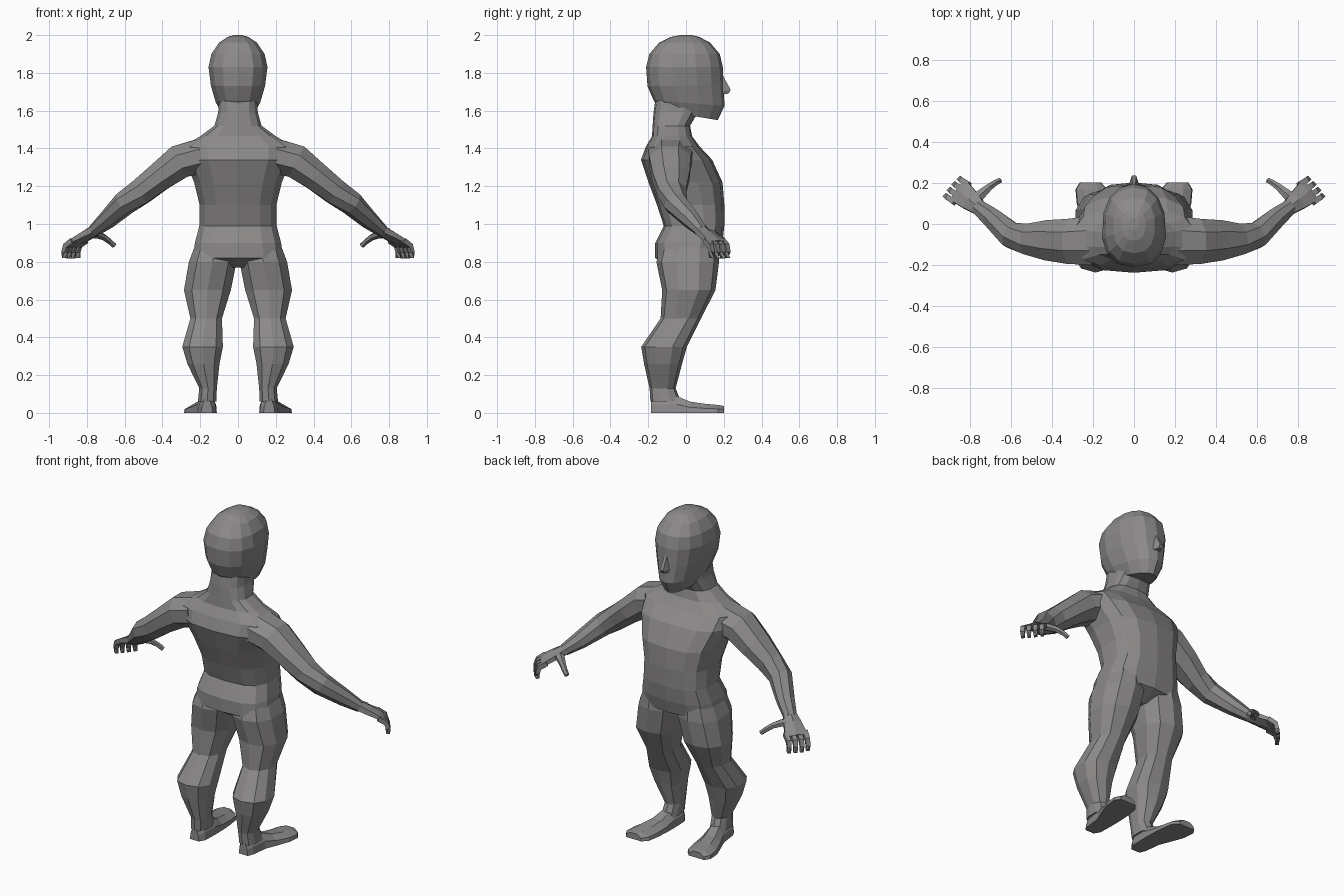
import bpy, bmesh, math
from mathutils import Vector

skin = bpy.data.materials.new("warm_grey")
skin.diffuse_color = (0.26, 0.25, 0.25, 1)


def loft(name, rings, mirror=False):
    """Skin a list of equal-length point rings, capping both ends."""
    bm = bmesh.new()
    vr = [[bm.verts.new(p) for p in r] for r in rings]
    n = len(vr[0])
    for a, b in zip(vr, vr[1:]):
        for i in range(n):
            j = (i + 1) % n
            bm.faces.new((a[i], a[j], b[j], b[i]))
    bm.faces.new(vr[0])
    bm.faces.new(vr[-1])
    bmesh.ops.recalc_face_normals(bm, faces=bm.faces)
    me = bpy.data.meshes.new(name)
    bm.to_mesh(me)
    bm.free()
    me.materials.append(skin)
    ob = bpy.data.objects.new(name, me)
    bpy.context.collection.objects.link(ob)
    if mirror:
        ob.modifiers.new("mirror", 'MIRROR').use_mirror_merge = False
    return ob


def spow(v, e):
    return math.copysign(abs(v) ** e, v)


def level(z, x0, x1, y0, y1, n=12, e=0.75, taper=0.0, tilt=0.0):
    """Horizontal rounded ring; taper narrows the front, tilt drops it."""
    pts = []
    for i in range(n):
        t = 2 * math.pi * (i + 0.5) / n
        c, s = spow(math.cos(t), e), spow(math.sin(t), e)
        y = (y0 + y1) / 2 + (y1 - y0) / 2 * s / spow(math.sin(math.pi / 2 - math.pi / n), e)
        c /= spow(math.cos(math.pi / n), e)
        x = (x0 + x1) / 2 + (x1 - x0) / 2 * c * (1 - taper * max(s, 0))
        pts.append((x, y, z - tilt * s))
    return pts


def tube(path, n=8):
    """Rings square to a path of (x, y, z, half width, half thickness)."""
    P = [Vector(p[:3]) for p in path]
    rings = []
    for i, p in enumerate(path):
        d = (P[min(i + 1, len(P) - 1)] - P[max(i - 1, 0)]).normalized()
        h = Vector((-d.y, d.x, 0)).normalized()
        v = d.cross(h)
        k = 1 / math.cos(math.pi / n)
        rings.append([P[i] + (h * p[3] * math.cos(t) + v * p[4] * math.sin(t)) * k
                      for t in (2 * math.pi * (j + 0.5) / n for j in range(n))])
    return rings


# Torso and neck: z, half width, back, front
torso = [(.77, .09, -.08, .08), (.82, .24, -.16, .17), (.90, .228, -.16, .19),
         (.99, .205, -.115, .2), (1.10, .203, -.15, .2), (1.22, .232, -.195, .19),
         (1.34, .28, -.235, .135), (1.41, .29, -.21, .07), (1.465, .2, -.178, .03),
         (1.52, .125, -.175, .02), (1.59, .105, -.17, .06), (1.66, .1, -.16, .06)]
loft("torso", [level(z, -w, w, b, f, 14, .7) for z, w, b, f in torso])

# Head: z, half width, back, front, front taper, tilt
head = [(1.575, .085, -.13, .165, .3, .025), (1.64, .118, -.168, .2, .25, .015),
        (1.73, .143, -.2, .195, .2, 0), (1.83, .156, -.207, .191, .15, 0),
        (1.90, .141, -.19, .175, .1, 0), (1.96, .1, -.14, .125, 0, 0),
        (1.99, .055, -.08, .07, 0, 0), (2.0, .02, -.03, .03, 0, 0)]
loft("head", [level(z, -w, w, b, f, 14, .8, tp, tl) for z, w, b, f, tp, tl in head])

# Nose: wedge growing from bridge to tip
loft("nose", [[(-.012, .17, 1.81), (.012, .17, 1.81), (.008, .193, 1.79), (-.008, .193, 1.79)],
              [(-.032, .17, 1.70), (.032, .17, 1.70), (.01, .237, 1.71), (-.01, .237, 1.71)],
              [(-.028, .17, 1.685), (.028, .17, 1.685), (.01, .225, 1.69), (-.01, .225, 1.69)]])

# Legs: z, inner x, outer x, back, front
leg = [(.92, .03, .215, -.12, .16), (.80, .008, .26, -.15, .168), (.65, .038, .286, -.12, .15),
       (.50, .085, .252, -.13, .075), (.35, .08, .295, -.232, .0), (.26, .098, .268, -.218, -.025),
       (.13, .112, .205, -.19, -.058), (.06, .115, .212, -.185, -.03)]
loft("leg", [level(z, a, b, c, d, 10, .85) for z, a, b, c, d in leg], True)

# Feet: y, inner x, outer x, top height
foot = [(-.185, .135, .195, .07), (-.15, .115, .21, .09), (-.05, .112, .222, .09),
        (.02, .113, .25, .06), (.10, .118, .28, .048), (.17, .13, .286, .042), (.202, .16, .265, .036)]
loft("foot", [[(a, y, 0), (b, y, 0), (b - .004, y, h * .5), (b * .72 + a * .28, y, h),
               (a * .72 + b * .28, y, h), (a + .004, y, h * .5)] for y, a, b, h in foot], True)

# Arms down to the wrist
arm = [(.2, -.08, 1.36, .12, .09), (.31, -.085, 1.33, .11, .09), (.415, -.08, 1.25, .098, .075),
       (.515, -.075, 1.17, .075, .068), (.6, -.055, 1.11, .062, .06),
       (.695, .03, 1.02, .048, .045), (.765, .085, .962, .036, .03)]
loft("arm", tube(arm), True)

# Hands: flat palm, four curled fingers, arched thumb
loft("palm", tube([(.755, .077, .968, .036, .028), (.80, .115, .94, .05, .024),
                   (.845, .153, .912, .06, .018), (.86, .165, .9, .058, .014)], 6), True)
for i in range(4):
    t = (i - 1.5) / 1.5
    x, y = .853 - .034 * t, .158 + .042 * t
    reach = 1 - .12 * abs(t)
    loft("finger_%d" % (i + 1), tube([(x - .012, y - .01, .912, .015, .014),
         (x + .026 * reach, y + .016 * reach, .885, .013, .013),
         (x + .036 * reach, y + .022 * reach, .85, .012, .012),
         (x + .034 * reach, y + .024 * reach, .82 - .004 * (1 - abs(t)), .01, .01)], 4), True)
loft("thumb", tube([(.785, .105, .945, .026, .02), (.748, .145, .945, .024, .018),
                    (.71, .178, .93, .017, .015), (.68, .2, .908, .014, .013),
                    (.655, .213, .885, .012, .012)], 6), True)
